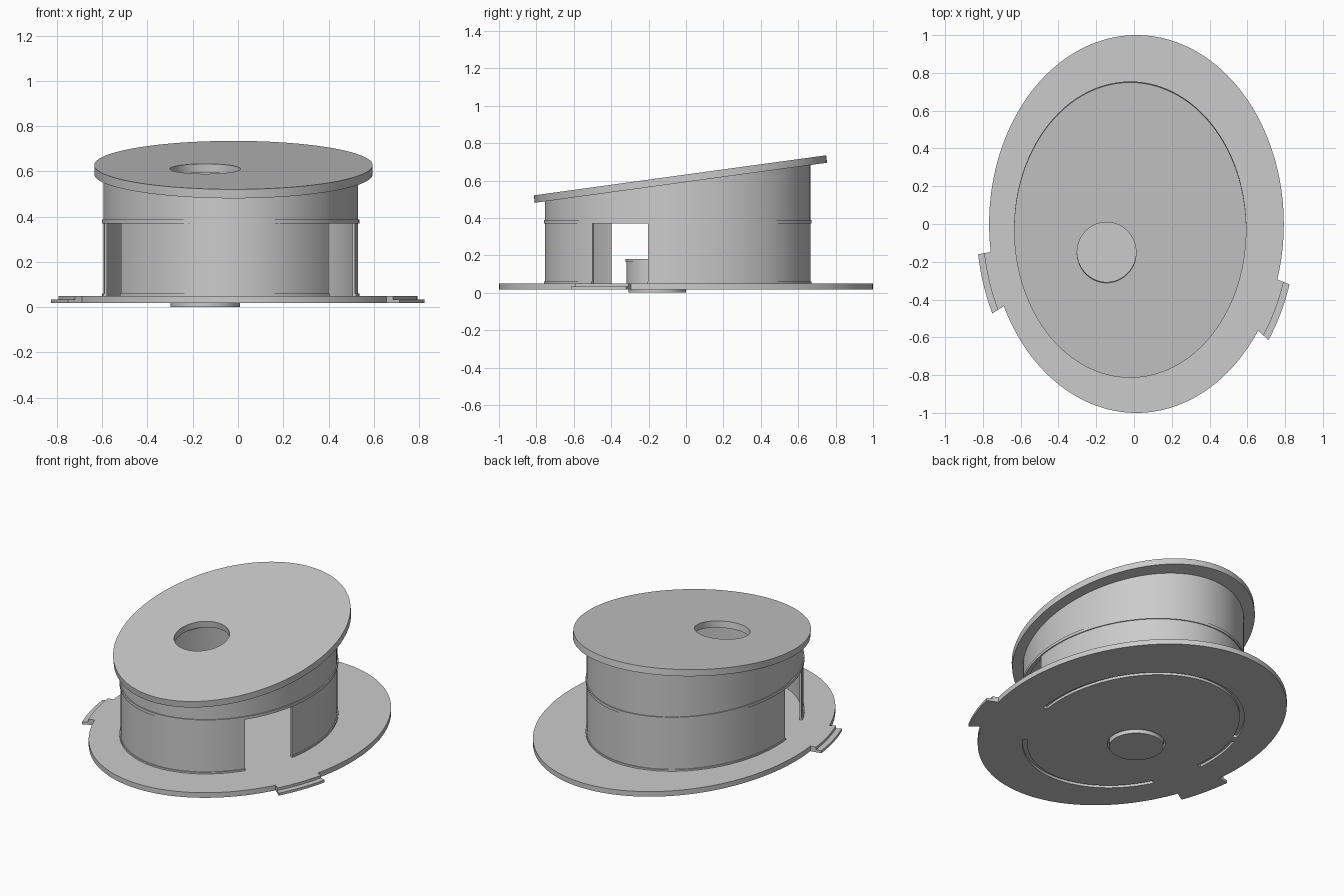
import bpy, bmesh
from math import sin, cos, atan, radians, ceil
from mathutils import Matrix

if "Cube" in bpy.data.objects:
    bpy.data.objects.remove(bpy.data.objects["Cube"])

WALL = (-0.032, -0.044, 0.563, 0.71)     # centre x, y and semi-axes
BASE = (0.013, 0.0, 0.78, 1.0)
SLOPE = 0.137
BX, BY = -0.145, -0.153                  # button centre


def make_object(name, bm):
    bmesh.ops.recalc_face_normals(bm, faces=bm.faces)
    me = bpy.data.meshes.new(name)
    bm.to_mesh(me)
    bm.free()
    ob = bpy.data.objects.new(name, me)
    bpy.context.collection.objects.link(ob)
    return ob


def disc(name, cx, cy, a, b, z0, z1, segs=128):
    """Solid elliptical disc."""
    bm = bmesh.new()
    bmesh.ops.create_cone(bm, cap_ends=True, segments=segs, radius1=1, radius2=1, depth=1)
    bmesh.ops.scale(bm, vec=(a, b, z1 - z0), verts=bm.verts)
    bmesh.ops.translate(bm, vec=(cx, cy, (z0 + z1) / 2), verts=bm.verts)
    return make_object(name, bm)


def arc_wall(name, ellipse, inner, outer, z0, z1, start, end):
    """Part of an elliptical band; inner/outer are offsets, z1 may depend on y."""
    cx, cy, a, b = ellipse
    top = z1 if callable(z1) else (lambda y: z1)
    full = end - start >= 360
    n = max(6, ceil((end - start) / 2.8))
    bm = bmesh.new()
    rows = []
    for i in range(n if full else n + 1):
        t = radians(start + (end - start) * i / n)
        pts = [(cx + (a + o) * cos(t), cy + (b + o) * sin(t)) for o in (inner, outer)]
        (xi, yi), (xo, yo) = pts
        rows.append([bm.verts.new(p) for p in
                     ((xi, yi, z0), (xo, yo, z0), (xo, yo, top(yo)), (xi, yi, top(yi)))])
    for i in range(n):
        r, s = rows[i], rows[(i + 1) % len(rows)]
        for k in range(4):
            bm.faces.new((r[k], r[(k + 1) % 4], s[(k + 1) % 4], s[k]))
    if not full:
        bm.faces.new(rows[0])
        bm.faces.new(rows[-1])
    return make_object(name, bm)


def combine(target, other, operation='DIFFERENCE'):
    """Apply a boolean with the other object and remove it."""
    other.hide_render = True
    mod = target.modifiers.new("combine", 'BOOLEAN')
    mod.object, mod.operation, mod.solver = other, operation, 'EXACT'
    bpy.context.view_layer.objects.active = target
    bpy.ops.object.modifier_apply(modifier=mod.name)
    bpy.data.objects.remove(other, do_unlink=True)


def lid_under(y):
    return 0.588 + SLOPE * (y + 0.03)


# base plate with stepped locking tabs on the rim
base = disc("base_plate", *BASE, 0.018, 0.05, 160)
cx, cy, a, b = BASE
for a0, a1 in ((188.5, 205.8), (325.6, 342.9)):
    for f0, f1, h in ((0.97, 1.045, 0.05), (1.03, 1.087, 0.034)):
        tab = arc_wall("tab", (0, 0, 1, 1), f0 - 1, f1 - 1, 0.018, h, a0, a1)
        tab.data.transform(Matrix.Translation((cx, cy, 0)) @ Matrix.Diagonal((a, b, 1, 1)))
        combine(base, tab, 'UNION')

# shallow grooves underneath and the button hole
for a0, a1 in ((-11, 154), (158, 186), (213, 317)):
    combine(base, arc_wall("groove_cutter", WALL, -0.024, 0.002, 0.0, 0.034, a0, a1))
combine(base, disc("button_hole_cutter", BX, BY, 0.164, 0.164, 0.0, 0.1, 64))

# lower wall in sections, leaving two openings
for name, a0, a1 in (("back", -13, 187.5), ("front", 210.5, 320)):
    arc_wall(f"lower_wall_{name}", WALL, -0.012, 0.0, 0.045, 0.375, a0, a1)
    arc_wall(f"foot_flange_{name}", WALL, -0.006, 0.006, 0.048, 0.06, a0, a1)

# upper wall cut to the slope of the lid, and the ledge ring
arc_wall("upper_wall", WALL, -0.012, 0.0, 0.372, lambda y: lid_under(y) + 0.004, 0, 360)
arc_wall("ledge_ring", WALL, -0.018, 0.006, 0.37, 0.388, 0, 360)

# tilted lid with round hole
lid = disc("lid", 0, 0, 0.615, 0.789, 0.0, 0.04, 160)
combine(lid, disc("hole_cutter", -0.125, -0.120, 0.156, 0.162, -0.1, 0.1, 64))
lid.data.transform(Matrix.Translation((-0.02, -0.027, 0.588)) @ Matrix.Rotation(atan(SLOPE), 4, 'X'))

# push button running through the base
disc("button_foot", BX, BY, 0.154, 0.154, 0.0, 0.06, 64)
disc("button_shaft", BX, BY, 0.165, 0.165, 0.05, 0.166, 64)
disc("button_cap", BX, BY, 0.17, 0.17, 0.165, 0.18, 64)

# smooth curved walls, crisp edges
bpy.ops.object.select_all(action='DESELECT')
for ob in bpy.context.scene.objects:
    ob.select_set(True)
    bpy.context.view_layer.objects.active = ob
bpy.ops.object.shade_smooth_by_angle(angle=radians(30))
